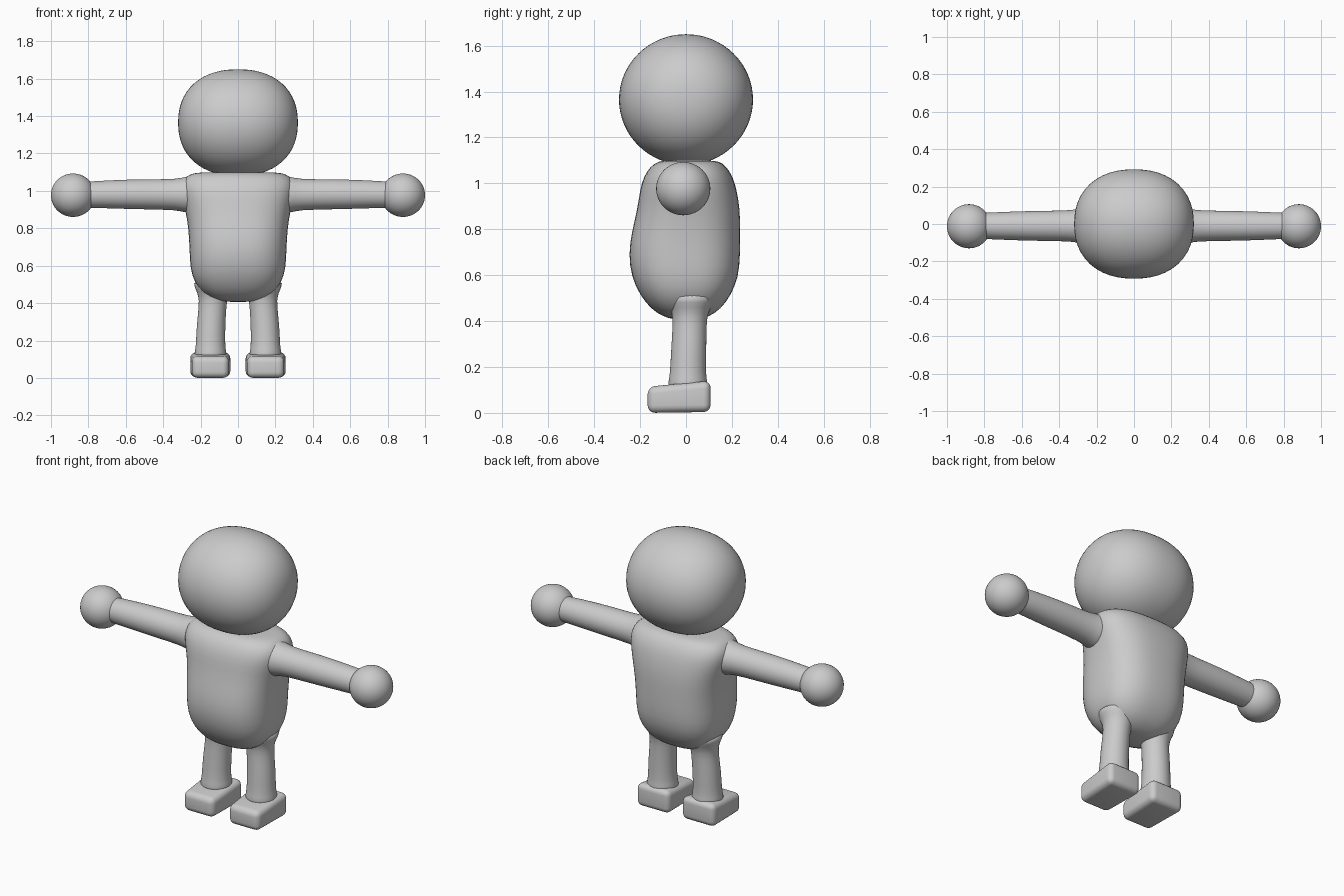
import bpy, bmesh, math
from mathutils import Vector

cube = bpy.data.objects.get("Cube")
if cube:
    bpy.data.objects.remove(cube)

clay = bpy.data.materials.new("plain grey")
clay.use_nodes = True
GREY = (0.6, 0.6, 0.6, 1)
clay.diffuse_color = GREY
clay.node_tree.nodes["Principled BSDF"].inputs["Base Color"].default_value = GREY


def finish(name, bm, levels=0):
    bmesh.ops.recalc_face_normals(bm, faces=bm.faces)
    for face in bm.faces:
        face.smooth = True
    mesh = bpy.data.meshes.new(name)
    bm.to_mesh(mesh)
    bm.free()
    mesh.materials.append(clay)
    obj = bpy.data.objects.new(name, mesh)
    bpy.context.collection.objects.link(obj)
    if levels:
        mod = obj.modifiers.new("smooth", "SUBSURF")
        mod.levels = mod.render_levels = levels
    return obj


def loft(name, rings, power=2.0, along_x=False, count=32):
    """Skin rounded rings (position, centre a, centre b, radius a, radius b)."""
    bm = bmesh.new()
    loops = []
    for pos, ca, cb, ra, rb in rings:
        loop = []
        for i in range(count):
            t = math.tau * i / count
            c, s = math.cos(t), math.sin(t)
            a = ca + ra * math.copysign(abs(c) ** (2 / power), c)
            b = cb + rb * math.copysign(abs(s) ** (2 / power), s)
            loop.append(bm.verts.new((pos, a, b) if along_x else (a, b, pos)))
        loops.append(loop)
    for low, high in zip(loops, loops[1:]):
        for i in range(count):
            j = (i + 1) % count
            bm.faces.new((low[i], low[j], high[j], high[i]))
    bm.faces.new(loops[0])
    bm.faces.new(loops[-1])
    return finish(name, bm, 1)


def ball(name, centre, size, power=2.0):
    """Sphere whose x profile can be squared off."""
    bm = bmesh.new()
    bmesh.ops.create_uvsphere(bm, u_segments=48, v_segments=32, radius=1)
    for v in bm.verts:
        p = v.co
        k = (abs(p.x) ** power + math.hypot(p.y, p.z) ** power) ** (-1 / power)
        v.co = Vector(centre) + Vector(size) * (p * k)
    return finish(name, bm)


# Head
ball("head", (0, 0, 1.365), (0.32, 0.292, 0.285), 2.25)

# Torso: height, half width, front, back
profile = [
    (0.405, 0.06, -0.05, 0.06), (0.42, 0.13, -0.10, 0.10),
    (0.45, 0.185, -0.15, 0.15), (0.51, 0.235, -0.20, 0.195),
    (0.59, 0.257, -0.238, 0.23), (0.69, 0.26, -0.252, 0.237),
    (0.79, 0.265, -0.237, 0.237), (0.89, 0.28, -0.212, 0.236),
    (0.97, 0.302, -0.202, 0.222), (1.03, 0.308, -0.185, 0.205),
    (1.075, 0.285, -0.155, 0.175), (1.097, 0.24, -0.12, 0.145),
    (1.10, 0.16, -0.08, 0.10),
]
loft("torso", [(z, 0, (f + b) / 2, w, (b - f) / 2) for z, w, f, b in profile], 2.6)

for side, label in ((1, "left"), (-1, "right")):
    # Arm, flared where it leaves the shoulder, and round hand
    arm = [(0.20, 0.98, 0.105), (0.28, 0.98, 0.098), (0.32, 0.98, 0.082),
           (0.50, 0.982, 0.081), (0.65, 0.982, 0.077), (0.80, 0.98, 0.070),
           (0.88, 0.978, 0.068)]
    loft(label + "_arm", [(side * x, -0.01, z, r, r) for x, z, r in arm], along_x=True)
    ball(label + "_hand", (side * 0.882, -0.012, 0.977), (0.118, 0.118, 0.116))

    # Leg, flared into the hip and ankle
    leg = [(0.09, 0.147, 0.008, 0.088), (0.135, 0.147, 0.008, 0.086),
           (0.165, 0.147, 0.008, 0.078), (0.28, 0.145, 0.012, 0.077),
           (0.39, 0.135, 0.016, 0.073), (0.44, 0.132, 0.018, 0.079),
           (0.48, 0.130, 0.02, 0.10), (0.53, 0.128, 0.02, 0.12)]
    loft(label + "_leg", [(z, side * x, y, r, r) for z, x, y, r in leg])

    # Foot: rounded block, lower at the toe and slightly narrowed there
    bm = bmesh.new()
    bmesh.ops.create_cube(bm, size=1)
    for v in bm.verts:
        toe, top = v.co.y < 0, v.co.z > 0
        width = 0.098 if toe else 0.108
        v.co = (side * 0.148 + math.copysign(width, v.co.x),
                -0.167 if toe else 0.107,
                (0.114 if toe else 0.14) if top else 0.004 * (not toe))
    foot = finish(label + "_foot", bm)
    bevel = foot.modifiers.new("soft edges", "BEVEL")
    bevel.width, bevel.segments = 0.032, 5
    bevel.limit_method = "NONE"
